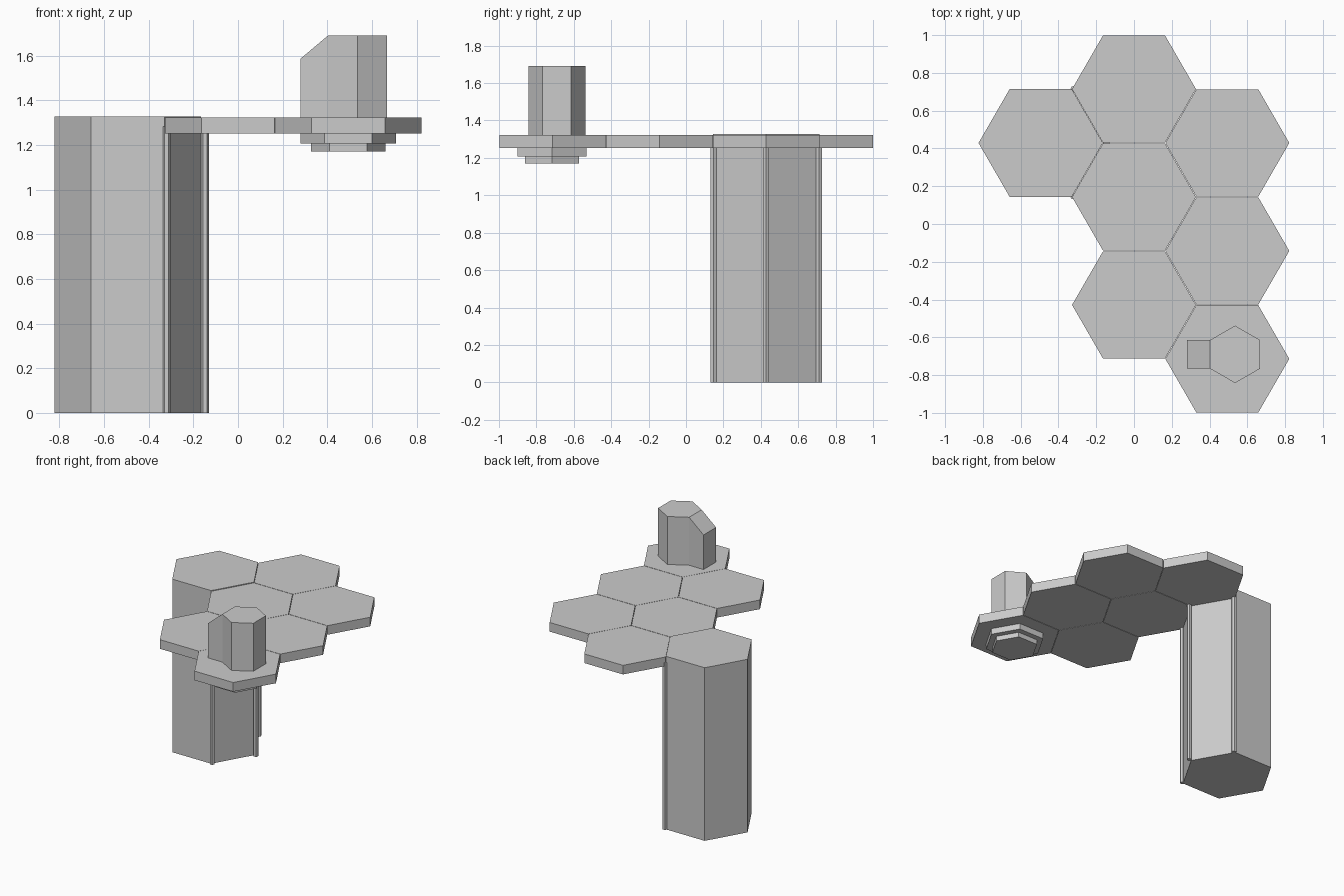
import bpy, bmesh
from math import sin, cos, pi, sqrt

if "Cube" in bpy.data.objects:
    bpy.data.objects.remove(bpy.data.objects["Cube"])

R = 0.329                    # hexagon corner radius
COL, ROW = 0.494, 0.5715     # honeycomb spacing
TOP, UNDER = 1.323, 1.253    # plate heights


def hex_bmesh(x, y, r, z0, z1, turn=0.0):
    bm = bmesh.new()
    ring = [bm.verts.new((x + r * cos(turn + i * pi / 3),
                          y + r * sin(turn + i * pi / 3), z0)) for i in range(6)]
    base = bm.faces.new(ring)
    top = bmesh.ops.extrude_face_region(bm, geom=[base], use_keep_orig=True)
    for v in top["geom"]:
        if isinstance(v, bmesh.types.BMVert):
            v.co.z = z1
    bmesh.ops.recalc_face_normals(bm, faces=bm.faces)
    return bm


def finish(bm, name):
    mesh = bpy.data.meshes.new(name)
    bm.to_mesh(mesh)
    bm.free()
    obj = bpy.data.objects.new(name, mesh)
    bpy.context.collection.objects.link(obj)
    return obj


def hex_prism(name, *args):
    return finish(hex_bmesh(*args), name)


# Honeycomb plates: centre column and right column
for i in range(3):
    hex_prism(f"centre_plate_{i + 1}", 0, 0.7145 - i * ROW, R - 0.001, UNDER, TOP)
    hex_prism(f"right_plate_{i + 1}", COL, 0.429 - i * ROW, R - 0.001, UNDER, TOP)

# Tall hexagonal column, full height
cx, cy = -COL, 0.429
hex_prism("tall_column", cx, cy, R, 0, 1.328)

# Thin rods at the three inner corners of the column
for i, a in enumerate((-pi / 3, 0, pi / 3)):
    d = R + 0.018
    rx = cx + d * cos(a)
    ry = cy + (R - 0.003) * sin(a)
    hex_prism(f"corner_rod_{i + 1}", rx, ry, 0.018, 0, UNDER + 0.03)

# Stepped underside below the front right plate
px, py = COL, -0.717
hex_prism("upper_step", px, py, 0.213, 1.208, UNDER)
hex_prism("lower_step", px, py, 0.167, 1.171, 1.208)

# Turret: hexagon with its left side pulled out and its top sloped down
bm = hex_bmesh(0.535, -0.69, 0.152, TOP, 1.691, pi / 6)
side = min(bm.faces, key=lambda f: f.calc_center_median().x)
nose = bmesh.ops.extrude_discrete_faces(bm, faces=[side])["faces"][0]
for v in nose.verts:
    v.co.x = 0.281
    if v.co.z > 1.5:
        v.co.z = 1.588
finish(bm, "turret")
